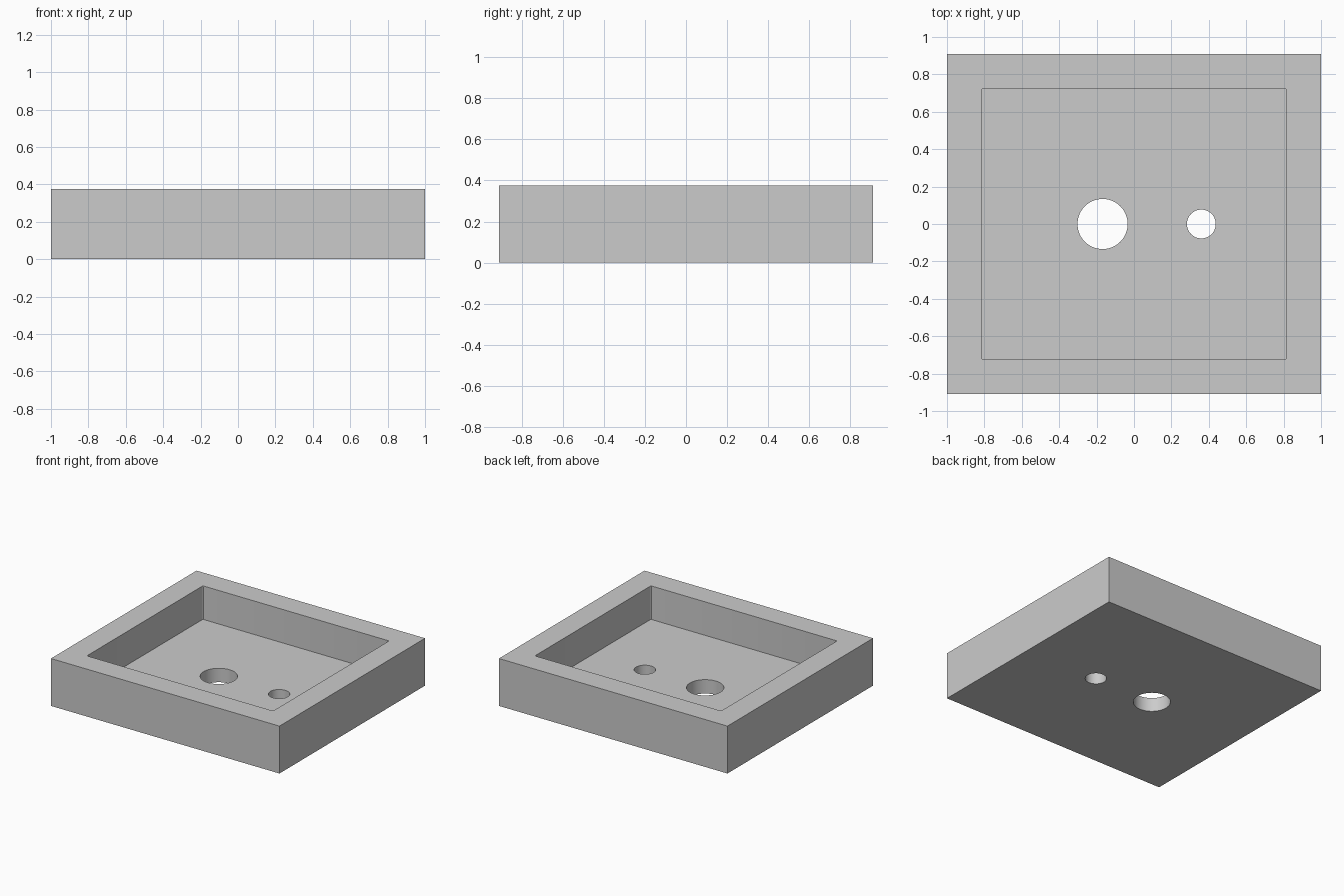
import bpy
import bmesh

WIDTH, DEPTH, HEIGHT = 2.0, 1.82, 0.375
POCKET_X, POCKET_Y, FLOOR = 1.63, 1.45, 0.11

default = bpy.data.objects.get("Cube")
if default:
    bpy.data.objects.remove(default, do_unlink=True)

grey = bpy.data.materials.new("light_grey")
grey.use_nodes = True
colour = (0.6, 0.6, 0.6, 1)
grey.diffuse_color = colour
grey.node_tree.nodes["Principled BSDF"].inputs["Base Color"].default_value = colour


def finish(name, bm):
    mesh = bpy.data.meshes.new(name)
    bm.to_mesh(mesh)
    bm.free()
    mesh.materials.append(grey)
    obj = bpy.data.objects.new(name, mesh)
    bpy.context.collection.objects.link(obj)
    return obj


def block(name, x, y, bottom, top, corner=0):
    bm = bmesh.new()
    bmesh.ops.create_cube(bm, size=1)
    for v in bm.verts:
        v.co = (v.co.x * x, v.co.y * y, top if v.co.z > 0 else bottom)
    if corner:
        upright = [e for e in bm.edges
                   if abs(e.verts[0].co.z - e.verts[1].co.z) > 0.01]
        bmesh.ops.bevel(bm, geom=upright, offset=corner, segments=3,
                        profile=0.5, affect='EDGES')
    return finish(name, bm)


def drill(name, x, radius):
    bm = bmesh.new()
    bmesh.ops.create_cone(bm, cap_ends=True, segments=64,
                          radius1=radius, radius2=radius, depth=1)
    bmesh.ops.translate(bm, verts=bm.verts, vec=(x, 0, 0))
    return finish(name, bm)


# Solid tray block
tray = block("tray", WIDTH, DEPTH, 0, HEIGHT)

# Pocket with tiny rounded corners, and two holes through the floor
cutters = [
    block("pocket_cutter", POCKET_X, POCKET_Y, FLOOR, HEIGHT + 0.2, 0.01),
    drill("large_hole_cutter", -0.168, 0.134),
    drill("small_hole_cutter", 0.36, 0.077),
]

bpy.ops.object.select_all(action='DESELECT')
tray.select_set(True)
bpy.context.view_layer.objects.active = tray
for cutter in cutters:
    cutter.hide_render = True
    cut = tray.modifiers.new(cutter.name, 'BOOLEAN')
    cut.operation = 'DIFFERENCE'
    cut.solver = 'EXACT'
    cut.object = cutter
    bpy.ops.object.modifier_apply(modifier=cut.name)
    bpy.data.objects.remove(cutter, do_unlink=True)

# Round hole walls shade smoothly, all other edges stay sharp
bpy.ops.object.shade_smooth_by_angle()
